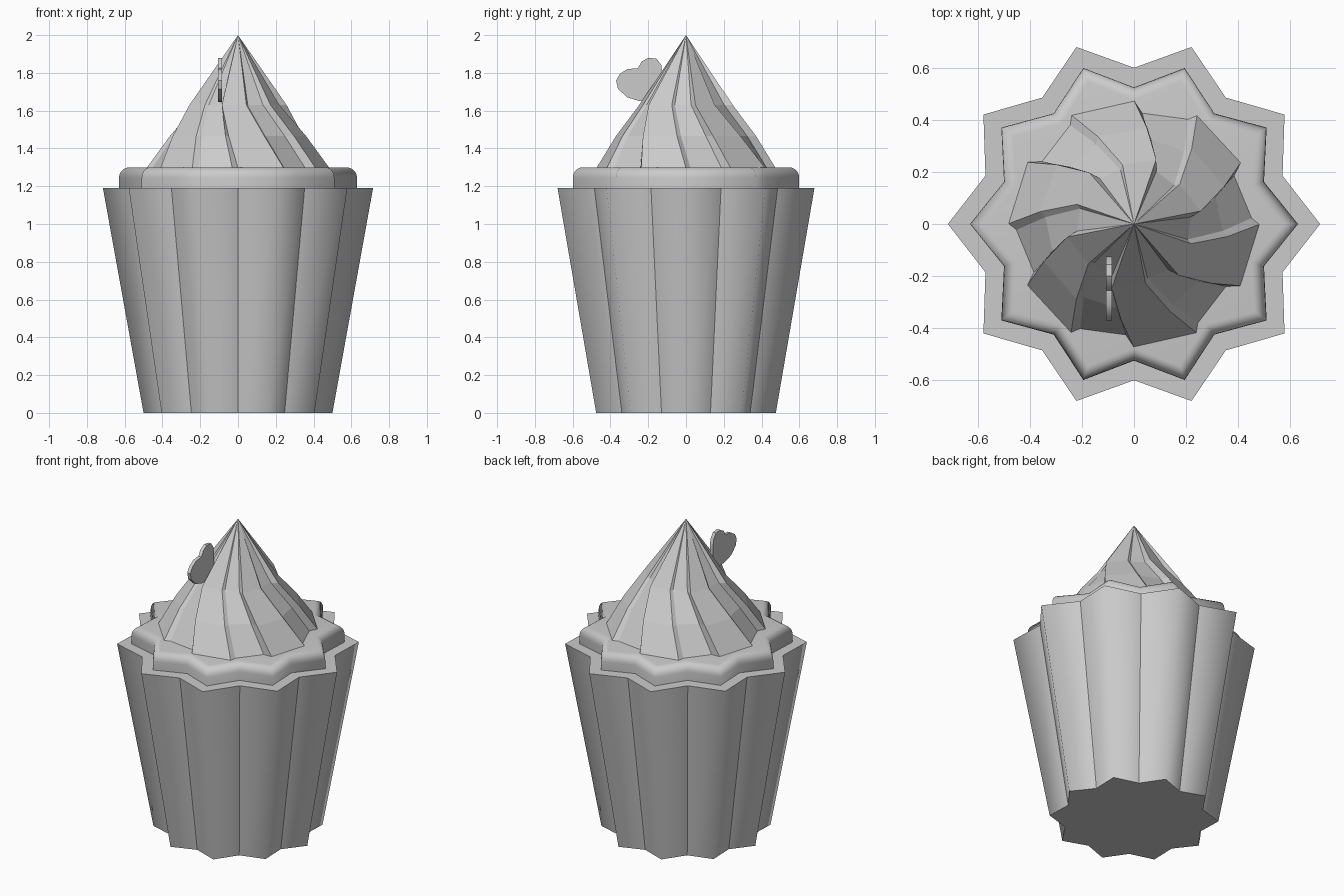
import bpy, math
from math import cos, sin, radians

if "Cube" in bpy.data.objects:
    bpy.data.objects.remove(bpy.data.objects["Cube"])


def loft(name, rings, apex=None):
    """Skin a stack of equal-length rings; close with caps, or with an apex point on top."""
    n = len(rings[0])
    verts = [p for r in rings for p in r]
    faces = [tuple(range(n))[::-1]]
    for k in range(len(rings) - 1):
        for i in range(n):
            j = (i + 1) % n
            faces.append((k * n + i, k * n + j, (k + 1) * n + j, (k + 1) * n + i))
    top = (len(rings) - 1) * n
    if apex:
        verts.append(apex)
        faces += [(top + i, top + (i + 1) % n, len(verts) - 1) for i in range(n)]
    else:
        faces.append(tuple(range(top, top + n)))
    me = bpy.data.meshes.new(name)
    me.from_pydata(verts, [], faces)
    me.update()
    ob = bpy.data.objects.new(name, me)
    bpy.context.collection.objects.link(ob)
    return ob


def polar(r, deg, z):
    return (r * cos(radians(deg)), r * sin(radians(deg)), z)


def star(tip, valley, z):
    return [polar(valley if i % 2 else tip, 18 * i, z) for i in range(20)]


def smooth(ob, angle):
    bpy.ops.object.select_all(action='DESELECT')
    ob.select_set(True)
    bpy.context.view_layer.objects.active = ob
    bpy.ops.object.shade_smooth_by_angle(angle=radians(angle))


# Pleated paper cup: smooth pleat tips, sharp folds in the valleys
cup = loft("paper_cup", [star(0.50, 0.42, 0), star(0.715, 0.60, 1.19)])
smooth(cup, 80)
for e in cup.data.edges:
    a, b = e.vertices
    if b - a == 20 and a % 2:
        e.use_edge_sharp = True

# Cake edge with a rounded top
rings = [star(0.63, 0.525, 1.18)]
for k in range(6):
    t = radians(18 * k)
    d = 0.055 * (1 - cos(t))
    rings.append(star(0.63 - d, 0.525 - d * 0.9, 1.245 + 0.055 * sin(t)))
smooth(loft("cake_top", rings), 80)

# Frosting swirl: six raised ribs, twisted clockwise on the way up
# (angle, base radius, middle radius) of one rib
rib = [(30, 0.475, 0.262), (60, 0.485, 0.232), (63, 0.455, 0.215), (86, 0.43, 0.22)]
base, low, mid = [], [], []
for k in range(6):
    for a, r0, r1 in rib:
        a += 60 * k
        base.append(polar(r0, a, 1.295))
        low.append(polar(r0 * 0.49 + r1 * 0.51 + 0.008, a - 7.5, 1.465))
        mid.append(polar(r1, a - 19, 1.63))
loft("frosting_swirl", [base, low, mid], (0, 0, 2))

# Thin heart decoration stuck in the front of the frosting
heart = [(-0.255, 1.825), (-0.235, 1.86), (-0.20, 1.88), (-0.155, 1.875),
         (-0.13, 1.84), (-0.125, 1.78), (-0.13, 1.71), (-0.145, 1.645),
         (-0.20, 1.645), (-0.25, 1.652), (-0.31, 1.67), (-0.36, 1.715),
         (-0.37, 1.76), (-0.35, 1.795), (-0.31, 1.82)]
heart.reverse()
smooth(loft("heart_topper", [[(x, y, z) for y, z in heart] for x in (-0.107, -0.085)]), 35)
